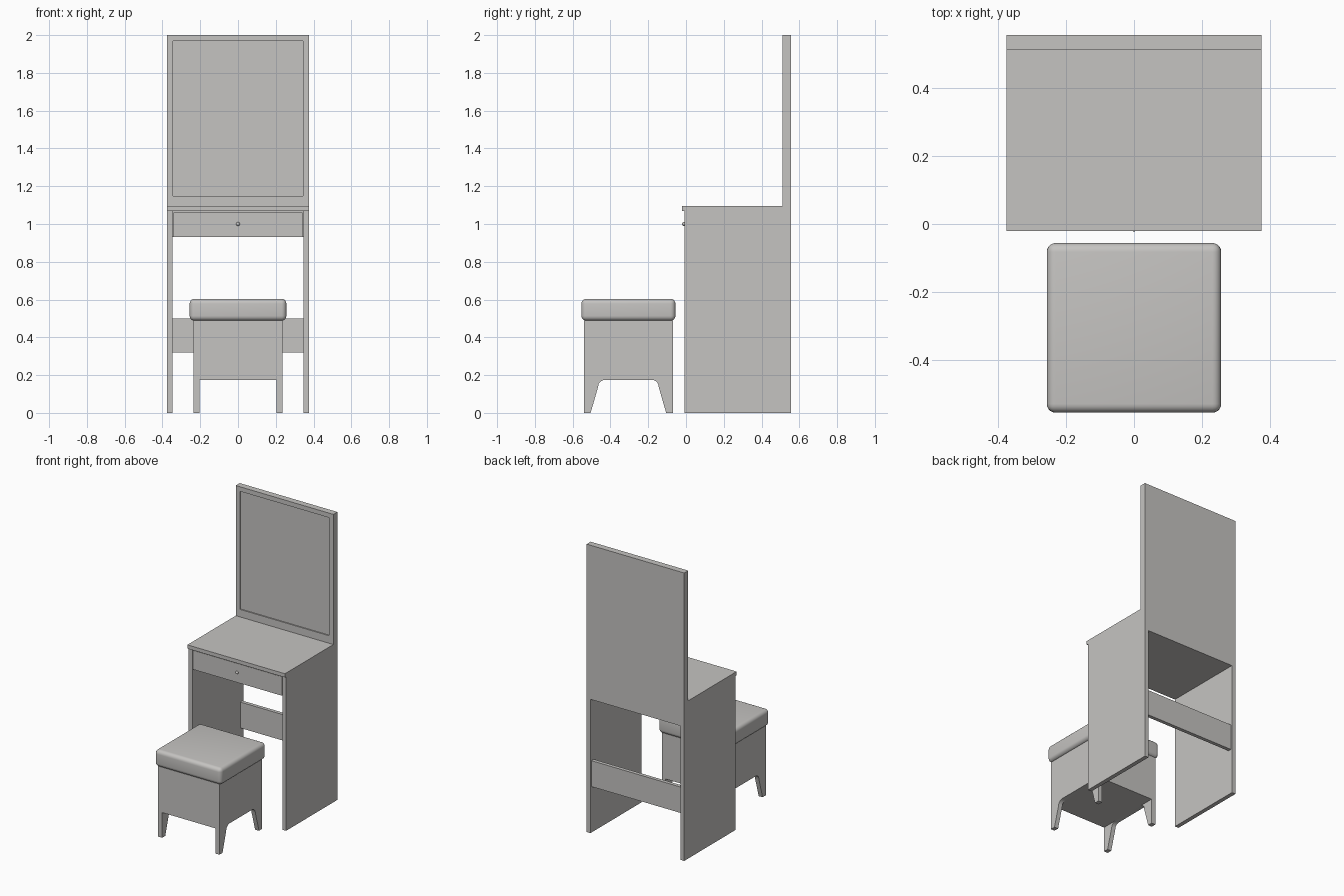
import bpy, bmesh, math

if "Cube" in bpy.data.objects:
    bpy.data.objects.remove(bpy.data.objects["Cube"])

grey = bpy.data.materials.new("warm_grey")
grey.diffuse_color = (0.56, 0.55, 0.535, 1)
grey.use_nodes = True
grey.node_tree.nodes["Principled BSDF"].inputs["Base Color"].default_value = grey.diffuse_color


def finish(name, bm):
    bmesh.ops.recalc_face_normals(bm, faces=bm.faces)
    mesh = bpy.data.meshes.new(name)
    bm.to_mesh(mesh)
    bm.free()
    mesh.materials.append(grey)
    ob = bpy.data.objects.new(name, mesh)
    bpy.context.collection.objects.link(ob)
    return ob


def box_bm(x, y, z):
    bm = bmesh.new()
    bmesh.ops.create_cube(bm, size=1)
    for v in bm.verts:
        v.co = [(lo + hi) / 2 + c * (hi - lo) for c, (lo, hi) in zip(v.co, (x, y, z))]
    return bm


def box(name, x, y, z):
    return finish(name, box_bm(x, y, z))


def smooth(ob, angle):
    bpy.ops.object.select_all(action='DESELECT')
    ob.select_set(True)
    bpy.context.view_layer.objects.active = ob
    bpy.ops.object.shade_smooth_by_angle(angle=math.radians(angle))


# Table carcass
W, IN = 0.375, 0.346
FRONT, BACK = -0.008, 0.555
for side, s in (("left", -1), ("right", 1)):
    box(side + "_side_panel", sorted((s * IN, s * W)), (FRONT, BACK), (0, 1.07))
box("table_top", (-W, W), (-0.02, 0.511), (1.07, 1.096))
box("drawer_housing", (-IN, IN), (0.012, BACK), (0.93, 1.07))
box("drawer_front", (-0.342, 0.342), (FRONT, 0.012), (0.93, 1.062))
box("rear_brace", (-IN, IN), (0.52, 0.545), (0.32, 0.5))

# Drawer knob
bm = bmesh.new()
bmesh.ops.create_uvsphere(bm, u_segments=20, v_segments=12, radius=0.01)
bmesh.ops.translate(bm, verts=bm.verts, vec=(0, -0.012, 1.0))
smooth(finish("drawer_knob", bm), 40)

# Tall back panel with a shallow recessed mirror
bm = box_bm((-W, W), (0.511, BACK), (1.07, 2.0))
face = min(bm.faces, key=lambda f: f.calc_center_median().y)
bmesh.ops.inset_region(bm, faces=[face], thickness=0.045)
for v in face.verts:
    if v.co.z < 1.5:
        v.co.z = 1.148
edge = bmesh.ops.extrude_face_region(bm, geom=[face])
new = [g for g in edge["geom"] if isinstance(g, bmesh.types.BMVert)]
bmesh.ops.translate(bm, verts=new, vec=(0, 0.008, 0))
if face.is_valid:
    bmesh.ops.delete(bm, geom=[face], context='FACES_ONLY')
finish("mirror_panel", bm)

# Stool side boards: arched profile with tapered feet, mirrored about the middle
MID, HALF = -0.305, 0.235
half = [(HALF, 0.49), (HALF, 0), (0.2, 0), (0.161, 0.135)]
for i in range(1, 7):
    a = math.radians(15 + 75 * i / 6)
    half.append((0.122 + 0.04 * math.cos(a), 0.135 + 0.04 * math.sin(a)))
profile = half + [(-y, z) for y, z in reversed(half)]
for side, s in (("left", -1), ("right", 1)):
    bm = bmesh.new()
    f = bm.faces.new([bm.verts.new((s * 0.205, MID + y, z)) for y, z in profile])
    ext = bmesh.ops.extrude_face_region(bm, geom=[f])
    moved = [g for g in ext["geom"] if isinstance(g, bmesh.types.BMVert)]
    bmesh.ops.translate(bm, verts=moved, vec=(s * 0.03, 0, 0))
    smooth(finish(side + "_stool_side", bm), 25)

# Stool storage box
box("stool_box", (-0.205, 0.205), (MID - HALF, MID + HALF), (0.175, 0.49))

# Cushion with soft rounded edges
bm = box_bm((-0.256, 0.256), (-0.554, -0.056), (0.488, 0.604))
bmesh.ops.bevel(bm, geom=bm.edges[:], offset=0.026, segments=5, profile=0.5,
                affect='EDGES', clamp_overlap=True)
smooth(finish("stool_cushion", bm), 40)
